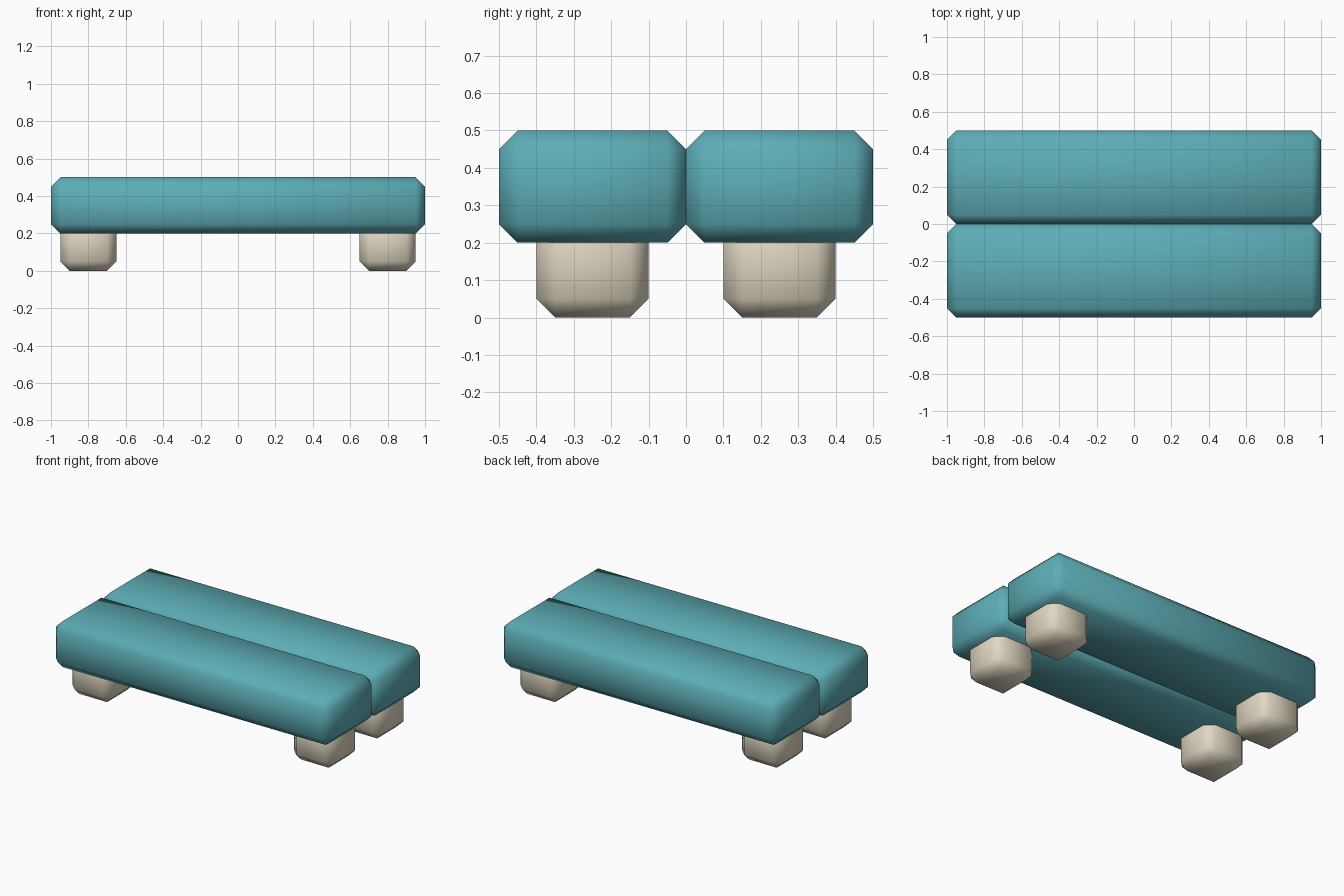
import bpy

if "Cube" in bpy.data.objects:
    bpy.data.objects.remove(bpy.data.objects["Cube"])


def material(name, color):
    m = bpy.data.materials.new(name)
    m.diffuse_color = color
    m.use_nodes = True
    m.node_tree.nodes["Principled BSDF"].inputs["Base Color"].default_value = m.diffuse_color
    return m


teal = material("teal", (0.11, 0.42, 0.47, 1))
cream = material("cream", (0.75, 0.68, 0.54, 1))


def soft_box(name, size, center, mat, bevel=0.05):
    """Box with a single-segment bevel on every edge, smooth shaded."""
    bpy.ops.mesh.primitive_cube_add(size=1, location=center)
    ob = bpy.context.object
    ob.name = name
    ob.scale = size
    bpy.ops.object.transform_apply(location=False, rotation=False, scale=True)
    mod = ob.modifiers.new("bevel", 'BEVEL')
    mod.width = bevel
    mod.segments = 1
    bpy.ops.object.shade_smooth()
    ob.data.materials.append(mat)
    return ob


for y, row in ((-0.25, "front"), (0.25, "back")):
    # long seat slab
    soft_box(f"{row}_seat", (2.0, 0.5, 0.3), (0, y, 0.35), teal)
    # stubby legs, tops sunk into the slab
    for x, side in ((-0.8, "left"), (0.8, "right")):
        soft_box(f"{row}_{side}_leg", (0.3, 0.3, 0.3), (x, y, 0.15), cream)
